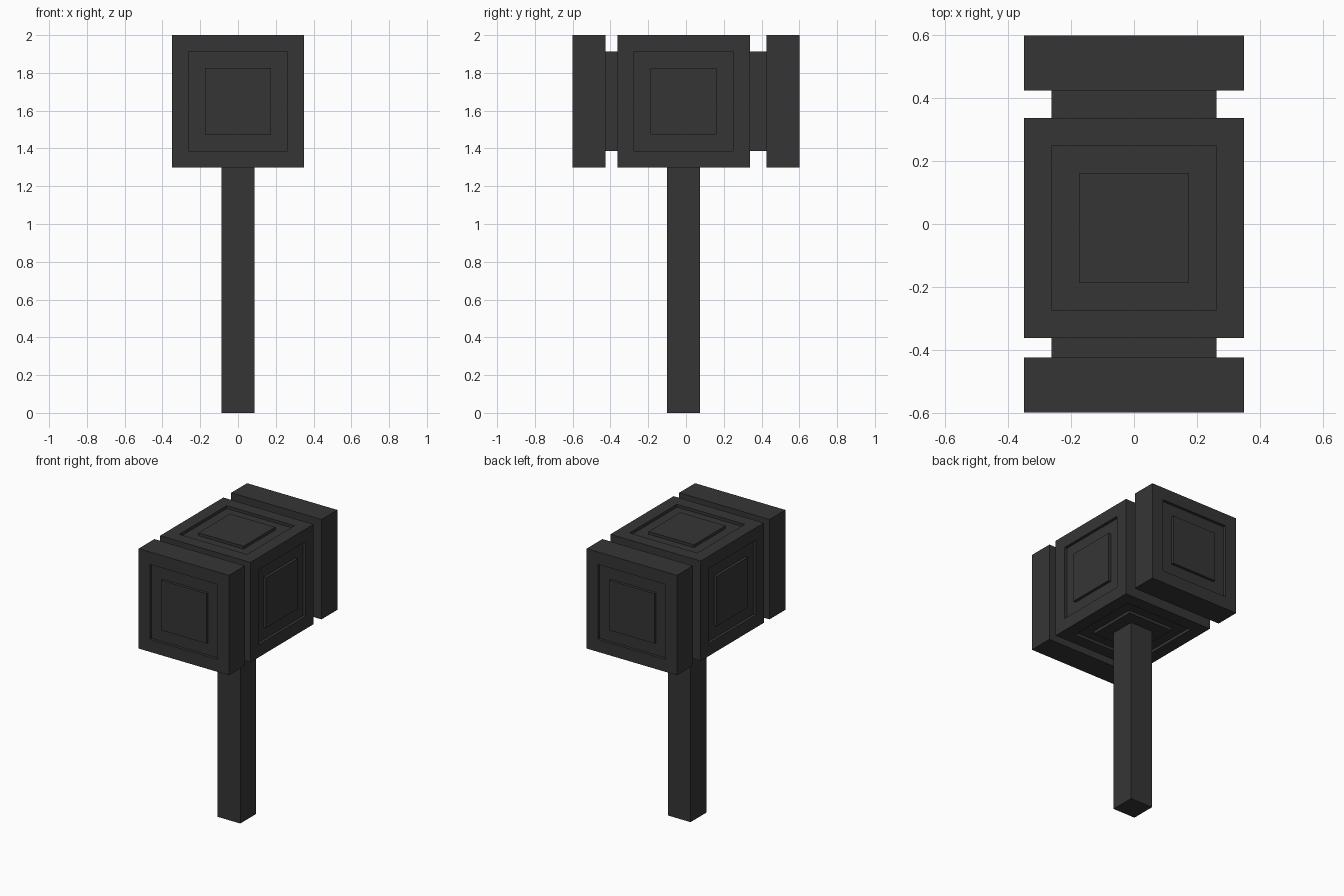
import bpy, bmesh
from mathutils import Vector

if "Cube" in bpy.data.objects:
    bpy.data.objects.remove(bpy.data.objects["Cube"])

MID_Y = -0.0125      # centre of the middle block and the handle
HEAD_Z = 1.65        # height of the head's axis
STEP = 0.0875        # width of each panel border
DEPTH = 0.02         # depth of the carved panels

iron = bpy.data.materials.new("dark iron")
iron.diffuse_color = (0.036, 0.036, 0.037, 1)
iron.use_nodes = True
iron.node_tree.nodes["Principled BSDF"].inputs["Base Color"].default_value = iron.diffuse_color


def carve(bm, face):
    """Sink a square panel into a face, then raise a smaller square from its floor."""
    normal = face.normal.copy()
    for sign in (-1, 1):
        bmesh.ops.inset_individual(bm, faces=[face], thickness=STEP, use_even_offset=True)
        bmesh.ops.inset_individual(bm, faces=[face], thickness=0.0)
        bmesh.ops.translate(bm, verts=face.verts, vec=normal * DEPTH * sign)


def block(name, low, high, panel_directions=()):
    """Box between two corners, with carved panels on the faces pointing the given ways."""
    low, high = Vector(low), Vector(high)
    bm = bmesh.new()
    bmesh.ops.create_cube(bm, size=1)
    bmesh.ops.scale(bm, vec=high - low, verts=bm.verts)
    bmesh.ops.translate(bm, vec=(low + high) / 2, verts=bm.verts)
    bm.normal_update()
    panels = [f for f in bm.faces
              if any(f.normal.dot(Vector(d)) > 0.9 for d in panel_directions)]
    for face in panels:
        carve(bm, face)
    bm.normal_update()
    mesh = bpy.data.meshes.new(name)
    bm.to_mesh(mesh)
    bm.free()
    mesh.materials.append(iron)
    obj = bpy.data.objects.new(name, mesh)
    bpy.context.collection.objects.link(obj)
    return obj


# Handle, set into the carved underside of the head
block("handle", (-0.0875, MID_Y - 0.0875, 0), (0.0875, MID_Y + 0.0875, 1.32))

# Middle of the head, carved on its four open sides
block("head_middle", (-0.35, MID_Y - 0.35, HEAD_Z - 0.35), (0.35, MID_Y + 0.35, HEAD_Z + 0.35),
      [(1, 0, 0), (-1, 0, 0), (0, 0, 1), (0, 0, -1)])

# Necks and striking plates at both ends
for side, label in ((-1, "front"), (1, "back")):
    neck = sorted((MID_Y + side * 0.35, side * 0.425))
    plate = sorted((side * 0.425, side * 0.6))
    block(label + "_neck", (-0.2625, neck[0], HEAD_Z - 0.2625), (0.2625, neck[1], HEAD_Z + 0.2625))
    block(label + "_striking_plate", (-0.35, plate[0], HEAD_Z - 0.35),
          (0.35, plate[1], HEAD_Z + 0.35), [(0, side, 0)])
